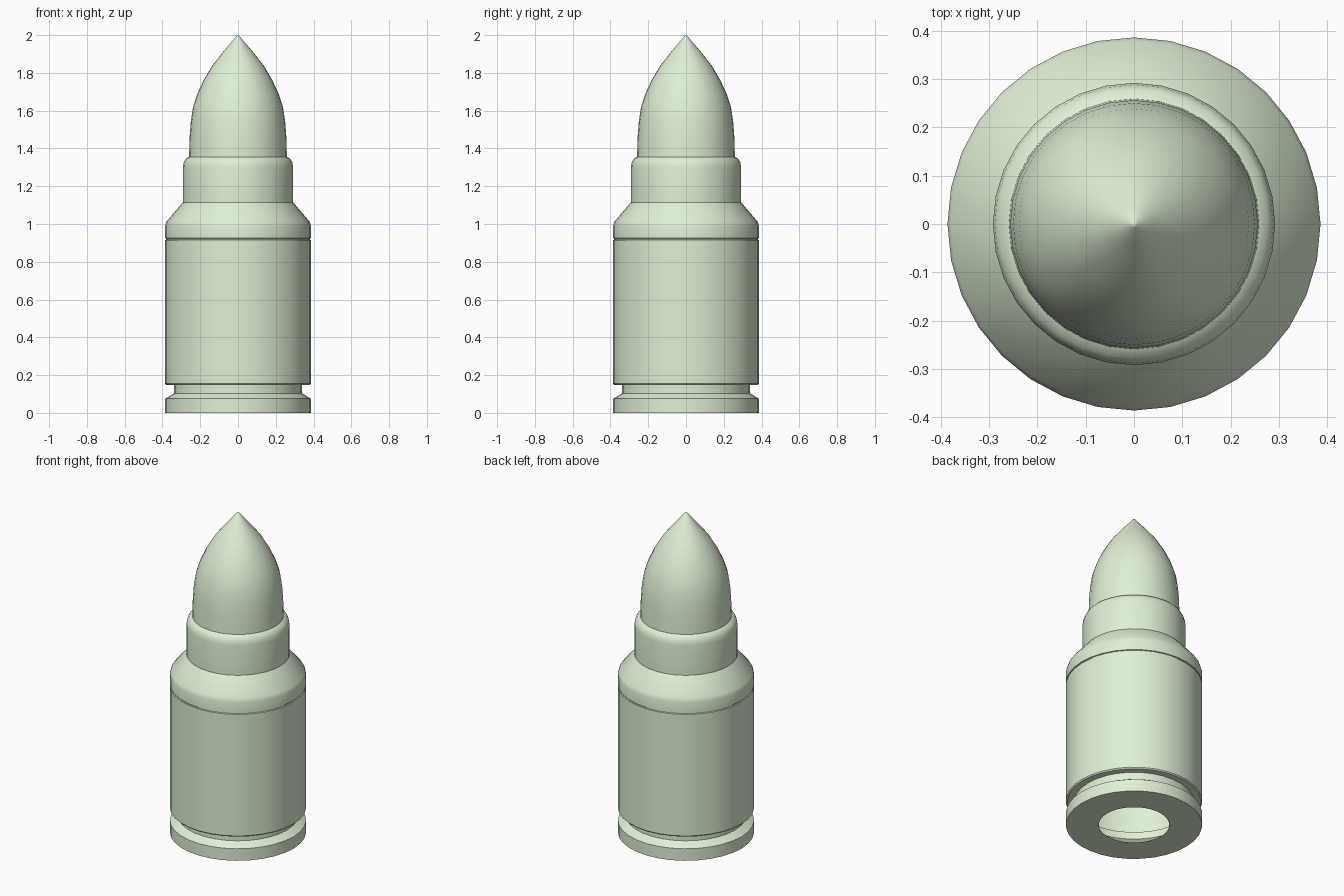
import bpy, bmesh, math

if "Cube" in bpy.data.objects:
    bpy.data.objects.remove(bpy.data.objects["Cube"])

SIDES = 32

mat = bpy.data.materials.new("pale_green")
mat.diffuse_color = (0.74, 0.87, 0.67, 1)
mat.use_nodes = True
mat.node_tree.nodes["Principled BSDF"].inputs["Base Color"].default_value = mat.diffuse_color


def lathe(name, profile):
    """Revolve (radius, z) points, listed bottom to top, about the z axis."""
    bm = bmesh.new()
    rings = []
    for r, z in profile:
        if r == 0:
            rings.append([bm.verts.new((0, 0, z))] * SIDES)
        else:
            rings.append([bm.verts.new((r * math.cos(2 * math.pi * i / SIDES),
                                        r * math.sin(2 * math.pi * i / SIDES), z))
                          for i in range(SIDES)])
    for lo, hi in zip(rings, rings[1:]):
        for i in range(SIDES):
            j = (i + 1) % SIDES
            quad = [lo[i], lo[j], hi[j], hi[i]]
            bm.faces.new(list(dict.fromkeys(quad)))
    mesh = bpy.data.meshes.new(name)
    bm.to_mesh(mesh)
    bm.free()
    mesh.materials.append(mat)
    ob = bpy.data.objects.new(name, mesh)
    bpy.context.collection.objects.link(ob)
    bpy.ops.object.select_all(action='DESELECT')
    ob.select_set(True)
    bpy.context.view_layer.objects.active = ob
    bpy.ops.object.shade_smooth_by_angle(angle=math.radians(33))
    return ob


# Hollow case, open at the base
lathe("case", [
    (0.20, 0), (0.386, 0), (0.386, 0.075),              # base ring and rim
    (0.34, 0.103), (0.34, 0.148),                       # extractor groove
    (0.38, 0.148), (0.386, 0.155), (0.386, 0.915),      # body
    (0.38, 0.917), (0.38, 0.923), (0.386, 0.925),       # thin seam
    (0.386, 0.99), (0.379, 1.013),                      # rounded shoulder
    (0.292, 1.115), (0.292, 1.30),                      # neck
    (0.288, 1.325), (0.277, 1.345), (0.259, 1.355),     # rounded mouth
])

# Pointed tip seated in the mouth
lathe("tip", [
    (0.259, 1.355), (0.256, 1.46), (0.250, 1.54), (0.238, 1.62), (0.215, 1.69),
    (0.180, 1.765), (0.135, 1.84), (0.080, 1.91), (0.035, 1.963), (0.008, 1.994), (0, 2.0),
])
